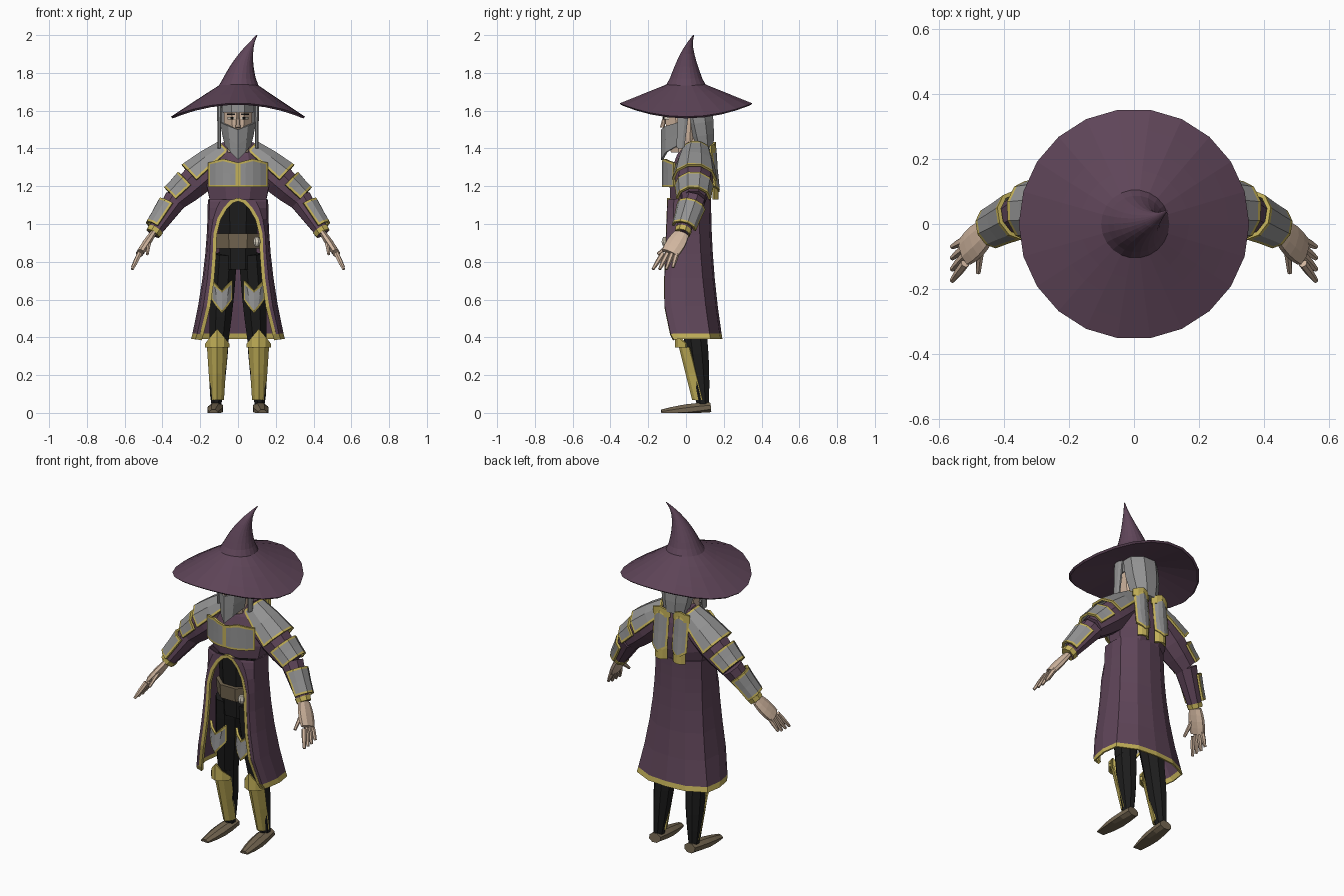
import bpy, bmesh, math
from mathutils import Vector

cube = bpy.data.objects.get("Cube")
if cube:
    bpy.data.objects.remove(cube)


def material(name, *rgb):
    mat = bpy.data.materials.new(name)
    mat.use_nodes = True
    mat.diffuse_color = (*rgb, 1)
    mat.node_tree.nodes["Principled BSDF"].inputs["Base Color"].default_value = (*rgb, 1)
    return mat


PURPLE = material("plum cloth", .115, .06, .1)
GREY = material("grey steel", .29, .29, .29)
GOLD = material("gold trim", .55, .44, .1)
BLACK = material("black cloth", .012, .012, .012)
SKIN = material("skin", .64, .47, .35)
BROWN = material("brown leather", .17, .13, .08)
BONE = material("bone white", .65, .6, .5)


def finish(name, bm, materials, mirror=False, thickness=0):
    mesh = bpy.data.meshes.new(name)
    bm.to_mesh(mesh)
    bm.free()
    part = bpy.data.objects.new(name, mesh)
    bpy.context.collection.objects.link(part)
    for mat in materials:
        mesh.materials.append(mat)
    if mirror:
        part.modifiers.new("mirror", "MIRROR")
    if thickness:
        shell = part.modifiers.new("thickness", "SOLIDIFY")
        shell.thickness = thickness
        shell.offset = 1
        shell.material_offset_rim = 1
    return part


def bridge(bm, rings):
    """Join rings of vertices into a closed tube."""
    for a, b in zip(rings, rings[1:]):
        for k in range(len(a)):
            bm.faces.new((a[k], a[k - 1], b[k - 1], b[k]))
    bm.faces.new(rings[0])
    bm.faces.new(rings[-1])
    bmesh.ops.recalc_face_normals(bm, faces=bm.faces)


def sweep(name, mat, path, radii, depth=1, sides=8, ref=(0, 1, 0), mirror=False):
    """Closed tube along a path; depth scales its radius along the ref direction."""
    bm = bmesh.new()
    last = len(path) - 1
    rings = []
    for i, (point, radius) in enumerate(zip(path, radii)):
        along = (path[min(i + 1, last)] - path[max(i - 1, 0)]).normalized()
        up = Vector(ref)
        up = (up - along * up.dot(along)).normalized()
        across = along.cross(up)
        ring = []
        for k in range(sides):
            angle = math.tau * (k + .5) / sides
            corner = point + radius * (across * math.cos(angle) + up * depth * math.sin(angle))
            corner.z = max(corner.z, 0)
            ring.append(bm.verts.new(corner))
        rings.append(ring)
    bridge(bm, rings)
    return finish(name, bm, [mat], mirror)


def limb(name, mat, start, end, r_start, r_end, bulge=0, steps=4, **options):
    """Tapered tube between two points that swells in the middle."""
    start, end = Vector(start), Vector(end)
    ts = [k / steps for k in range(steps + 1)]
    radii = [r_start + (r_end - r_start) * t + bulge * math.sin(math.pi * t) for t in ts]
    sweep(name, mat, [start.lerp(end, t) for t in ts], radii, **options)


def sheet(grid, inside):
    """Open sheet of quads whose normals point away from a point."""
    bm = bmesh.new()
    rows = [[bm.verts.new(p) for p in row] for row in grid]
    for a, b in zip(rows, rows[1:]):
        for k in range(len(a) - 1):
            bm.faces.new((a[k], a[k + 1], b[k + 1], b[k]))
    bm.normal_update()
    centre = Vector(inside)
    if sum(f.normal.dot(f.calc_center_median() - centre) * f.calc_area() for f in bm.faces) < 0:
        bmesh.ops.reverse_faces(bm, faces=bm.faces)
        bm.normal_update()
    return bm


def plate(name, grid, inside, materials=(GREY, GOLD), border=.012, thickness=.013, mirror=True):
    """Armour plate with a border in the second material."""
    bm = sheet(grid, inside)
    if border:
        ring = bmesh.ops.inset_region(bm, faces=bm.faces[:], thickness=border,
                                      use_boundary=True, use_even_offset=True)
        for face in ring["faces"]:
            face.material_index = 1
    finish(name, bm, materials, mirror, thickness)


def panel(name, centre, width, height, curve=.03, skew=0, lean=0, top=0, bottom=0, taper=1,
          **options):
    """Curved panel; top and bottom lengthen its middle, taper narrows its lower end."""
    x, y, z = centre
    grid = []
    for v in (0, .5, 1):
        half = width / 2 * (1 + (taper - 1) * v)
        grid.append([(x + u * half,
                      y + curve * u * u + skew * u + lean * (v - .5),
                      z + height * (.5 - v) + (1 - abs(u)) * (top * (1 - v) - bottom * v))
                     for u in (-1, -.5, 0, .5, 1)])
    plate(name, grid, (x, y + math.copysign(.3, curve), z), **options)


def arm_plate(name, start, end, r_start, r_end):
    """Half shell around the outer side of an arm."""
    along = (end - start).normalized()
    side = Vector((0, 1, 0))
    side = (side - along * side.dot(along)).normalized()
    out = side.cross(along)
    out *= math.copysign(1, out.x)
    grid = []
    for t in (0, .5, 1):
        radius = r_start + (r_end - r_start) * t ** .7
        angles = [math.pi * (k / 5 - .5) for k in range(6)]
        grid.append([start.lerp(end, t) + radius * (out * math.cos(a) + side * math.sin(a))
                     for a in angles])
    plate(name, grid, (start + end) / 2)


# Hat: wide brim that droops at the sides, slim crown with a leaning tip, shallow underside
bm = bmesh.new()


def hat_ring(radius, z, droop=0, x=0, y=0, sides=22):
    return [bm.verts.new((x + radius * math.cos(a), y + radius * math.sin(a),
                          z - droop * math.cos(2 * a)))
            for a in (math.tau * k / sides for k in range(sides))]


rings = [hat_ring(.12, 1.65), hat_ring(.345, 1.595, .036)]
for t in (k / 12 for k in range(13)):
    radius = max(.355 - .75 * t, .15 * (1 - t), .003)
    rings.append(hat_ring(radius, 1.604 + .396 * t, max(0, .036 - t / 10),
                          .1 * t ** 3, .04 * t ** 6))
bridge(bm, rings)
finish("hat", bm, [PURPLE])

# Head, hair and face
limb("head", SKIN, (0, -.01, 1.38), (0, -.02, 1.68), .06, .08, .01, depth=1.25)
limb("neck", SKIN, (0, .03, 1.36), (0, .02, 1.46), .06, .06)
limb("hair_band", GREY, (0, -.02, 1.59), (0, -.02, 1.67), .09, .09, depth=1.2)
limb("back_hair", GREY, (0, .095, 1.4), (0, .05, 1.67), .07, .1, .015, depth=.8)
limb("side_hair", GREY, (.098, -.01, 1.65), (.1, -.03, 1.4), .014, .009, depth=2.5, mirror=True)
limb("nose", SKIN, (0, -.11, 1.59), (0, -.125, 1.51), .007, .014)
panel("beard", (0, -.12, 1.48), .17, .12, curve=.085, top=-.04, bottom=.08, taper=.7,
      materials=[GREY], border=0, mirror=False)
face_options = dict(curve=.012, skew=.012, border=0, thickness=.003)
panel("eyes", (.034, -.113, 1.56), .036, .012, materials=[BONE], **face_options)
panel("pupils", (.034, -.117, 1.56), .012, .012, materials=[BLACK], **face_options)
panel("eyebrows", (.036, -.113, 1.58), .04, .008, materials=[BLACK], **face_options)

# Coat top and sleeves
shoulder, elbow, wrist = Vector((.1, .05, 1.34)), Vector((.33, .04, 1.13)), Vector((.45, -.02, .95))
limb("coat_top", PURPLE, (0, .02, 1.12), (0, .05, 1.43), .16, .09, .05, depth=.7)
limb("upper_sleeves", PURPLE, shoulder, elbow, .085, .066, .015, mirror=True)
limb("lower_sleeves", PURPLE, elbow, wrist, .066, .038, mirror=True)
limb("cuffs", GOLD, wrist.lerp(elbow, .12), wrist, .046, .042, mirror=True)

# Open coat skirt: an arched opening that widens towards a flared hem
steps = [(k / 8) ** 2 for k in range(9)]
steps.insert(-1, .96)
grid, edge = [], []
for t in steps:
    z = 1.13 - .74 * t
    opening = .12 * min(1, 5 * t) ** .5 + .08 * t ** 3
    front = -.09 - .03 * t + .06 * t ** 8
    half = .152 + .088 * t ** 2
    back = .125 + .06 * t ** 2
    edge.append(Vector((opening, front, z)))
    grid.append([(opening, front, z), ((opening + half) / 2, front, z),
                 (half * .95, front + .03, z), (half, front + .1, z), (half * .95, back - .06, z),
                 (half / 2, back - .01, z), (0, back, z)])
bm = sheet(grid, (0, 0, .75))
for face in bm.faces:
    if face.calc_center_median().z < .42:
        face.material_index = 1
skirt = finish("coat_skirt", bm, [PURPLE, GOLD], True, .008)
skirt.modifiers["thickness"].material_offset_rim = 0
sweep("coat_edging", GOLD, edge, [.013] * len(edge), sides=4, mirror=True)

# Body under the coat
limb("tunic", BLACK, (0, .01, .76), (0, .01, 1.12), .1, .12, depth=.85)
limb("belt", BROWN, (0, .01, .87), (0, .01, .95), .125, .13, depth=.9)
limb("belt_charm", BONE, (.1, -.11, .88), (.1, -.11, .93), .01, .012, .01)

# Legs and shoes
hip, knee, ankle = Vector((.07, .015, .84)), Vector((.1, .05, .4)), Vector((.115, .09, .04))
limb("thighs", BLACK, hip, knee, .07, .056, .006, depth=1.2, mirror=True)
limb("calves", BLACK, knee, ankle, .056, .028, .006, depth=1.2, mirror=True)
limb("shoes", BROWN, (.115, .13, .03), (.13, -.13, 0), .038, .025, .012,
     depth=.75, ref=(0, 0, 1), mirror=True)

# Leg armour
panel("thigh_plates", (.085, -.085, .65), .095, .1, top=-.05, bottom=.07, border=.01)
panel("shin_guards", (.11, .005, .21), .095, .28, curve=.05, lean=.07, taper=.6,
      materials=[GOLD], border=0, thickness=.008)
panel("knee_guards", (.11, -.045, .355), .11, .02, curve=.05, top=.08, materials=[GOLD], border=0)

# Arm, chest and back armour
arm_plate("shoulder_plates", shoulder.lerp(elbow, -.2), shoulder.lerp(elbow, .53), .065, .108)
arm_plate("upper_arm_plates", shoulder.lerp(elbow, .65), elbow, .092, .08)
arm_plate("forearm_plates", elbow.lerp(wrist, .2), elbow.lerp(wrist, .85), .066, .054)
panel("chest_plates", (.075, -.105, 1.26), .15, .13, curve=.02, skew=.03, top=.02)
panel("back_plates", (.065, .155, 1.29), .085, .18, curve=-.02, lean=.02, top=.03, bottom=.03)
panel("back_plate_caps", (.065, .145, 1.395), .1, .04, curve=-.02, top=.02,
      materials=[GOLD], border=0)
panel("back_plate_tabs", (.06, .16, 1.17), .065, .08, curve=-.02, materials=[GOLD], border=0)

# Hands
knuckles = Vector((.52, -.085, .845))
limb("palms", SKIN, wrist, knuckles, .017, .02, .004, depth=2.4, mirror=True)
for i, finger in enumerate(("index", "middle", "ring", "little")):
    base = knuckles + Vector((0, .024 * (i - 1.5), 0))
    tip = Vector((.56, -.175 + .035 * i, .76 + .01 * (i == 3)))
    limb(finger + "_fingers", SKIN, base, tip, .014, .008, .002, steps=2, sides=6, mirror=True)
limb("thumbs", SKIN, (.47, -.05, .92), (.48, -.15, .84), .015, .008, sides=6, mirror=True)
